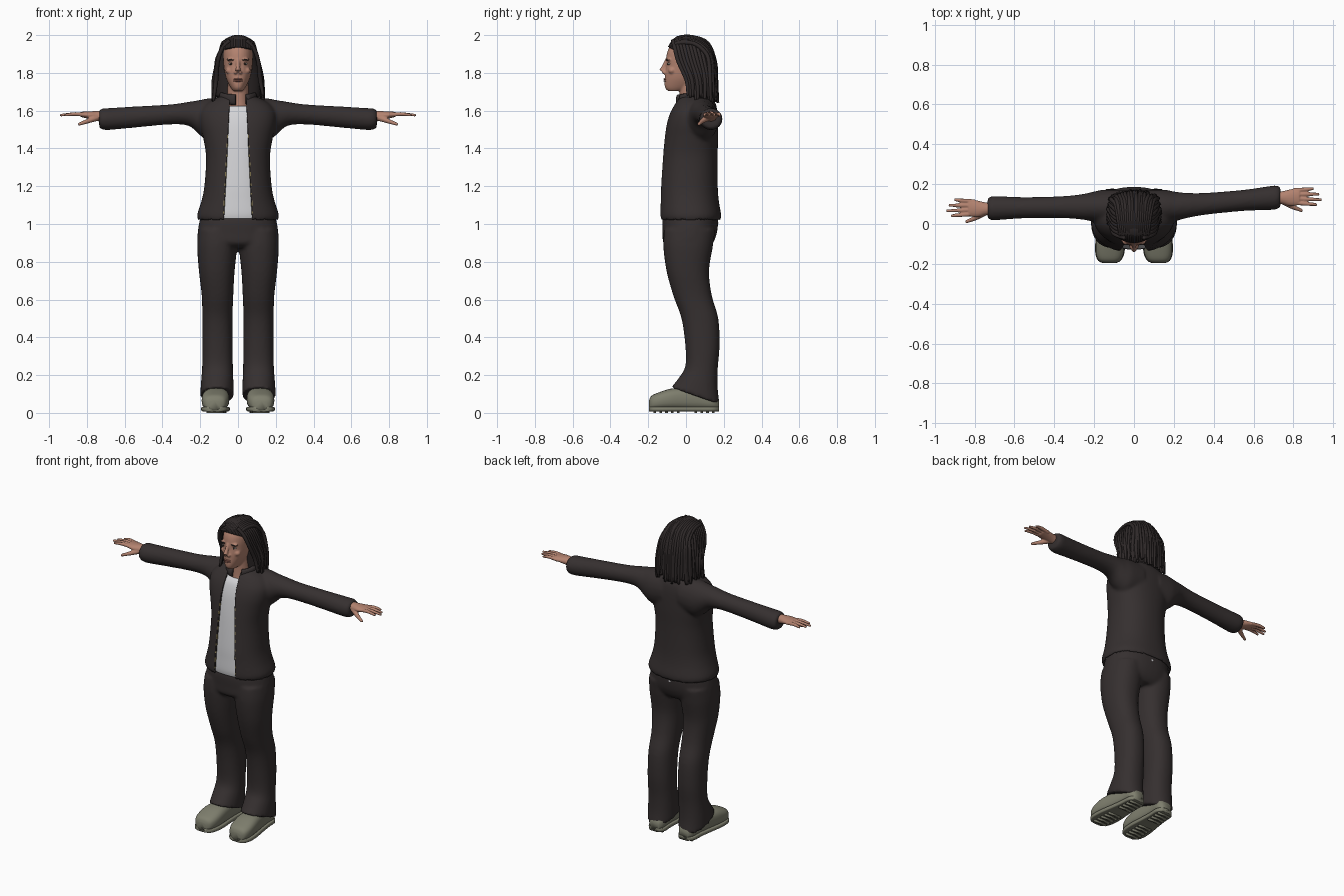
import bpy, bmesh, math, random
from mathutils import Vector, Matrix

if "Cube" in bpy.data.objects:
    bpy.data.objects.remove(bpy.data.objects["Cube"])

random.seed(4)


def material(name, r, g, b):
    m = bpy.data.materials.new(name)
    m.diffuse_color = (r, g, b, 1)
    m.use_nodes = True
    m.node_tree.nodes["Principled BSDF"].inputs["Base Color"].default_value = m.diffuse_color
    return m


CLOTH = material("dark_brown_cloth", .036, .029, .029)
HAIR = material("dark_hair", .028, .022, .022)
SKIN = material("skin", .45, .225, .16)
LIP = material("lips", .33, .13, .10)
SHIRT = material("light_grey_shirt", .66, .66, .68)
SHOE = material("olive_grey_shoe", .21, .21, .155)
BRASS = material("brass_zip", .35, .28, .12)
EYE = material("eye_white", .5, .46, .42)
DARK = material("dark_iris", .03, .02, .015)


def curve(rows, k=4):
    """Catmull-Rom interpolation of rows of numbers."""
    out = []
    for i in range(len(rows) - 1):
        a, b, c, d = (rows[max(i - 1, 0)], rows[i], rows[i + 1], rows[min(i + 2, len(rows) - 1)])
        for j in range(k):
            t = j / k
            out.append([.5 * (2 * q + (r - p) * t + (2 * p - 5 * q + 4 * r - s) * t * t
                              + (3 * q - p - 3 * r + s) * t ** 3) for p, q, r, s in zip(a, b, c, d)])
    return out + [list(rows[-1])]


def loft(bm, rings, n=32, p=1.0):
    """Skin (centre, u, v) rings of superellipse shape, capped at both ends."""
    def f(w):
        return math.copysign(abs(w) ** p, w)
    vs = []
    for c, u, v in rings:
        vs.append([bm.verts.new(c + u * f(math.cos(i * math.tau / n)) + v * f(math.sin(i * math.tau / n)))
                   for i in range(n)])
    for a, b in zip(vs, vs[1:]):
        for i in range(n):
            bm.faces.new((a[i], a[(i + 1) % n], b[(i + 1) % n], b[i]))
    bm.faces.new(vs[0])
    bm.faces.new(vs[-1])


def stack(bm, rows, n=32, p=1.0):
    """Horizontal sections: z, x min, x max, y front, y back, tilt."""
    loft(bm, [(Vector(((a + b) / 2, (c + d) / 2, z)), Vector(((b - a) / 2, 0, 0)),
               Vector((0, (d - c) / 2, -t))) for z, a, b, c, d, t in curve(rows)], n, p)


def sym(rows):
    return [(z, -w, w, a, b, 0) for z, w, a, b in rows]


def tube(bm, pts, ref, n=8, k=4):
    """Round tube through x, y, z, radius points."""
    pts = curve(pts, k)
    rings = []
    for i, q in enumerate(pts):
        t = Vector(pts[min(i + 1, len(pts) - 1)][:3]) - Vector(pts[max(i - 1, 0)][:3])
        u = t.cross(Vector(ref)).normalized()
        rings.append((Vector(q[:3]), u * q[3], t.cross(u).normalized() * q[3]))
    loft(bm, rings, n)


def ball(bm, c, r):
    bmesh.ops.create_uvsphere(bm, u_segments=16, v_segments=10, radius=1,
                              matrix=Matrix.Translation(c) @ Matrix.Diagonal((*r, 1)))


def finish(name, bm, mats, voxel=0, smooth=4):
    """Make the object; with a voxel size, fuse its parts into one skin."""
    bmesh.ops.recalc_face_normals(bm, faces=bm.faces)
    me = bpy.data.meshes.new(name)
    bm.to_mesh(me)
    bm.free()
    ob = bpy.data.objects.new(name, me)
    bpy.context.collection.objects.link(ob)
    if voxel:
        m = ob.modifiers.new("fuse", 'REMESH')
        m.mode, m.voxel_size = 'VOXEL', voxel
        m = ob.modifiers.new("soften", 'SMOOTH')
        m.factor, m.iterations = .5, smooth
        me = bpy.data.meshes.new_from_object(ob.evaluated_get(bpy.context.evaluated_depsgraph_get()))
        ob.modifiers.clear()
        ob.data = me
    me.materials.clear()
    for m in mats:
        me.materials.append(m)
    for f in me.polygons:
        f.use_smooth = True
    return ob


# jacket: torso and sleeves fused, then opened at the front
TORSO = [(1.02, .212, -.138, .184), (1.05, .216, -.142, .186), (1.12, .194, -.141, .174),
         (1.2, .178, -.139, .168), (1.35, .169, -.128, .167), (1.45, .183, -.117, .17),
         (1.53, .2, -.104, .17), (1.59, .2, -.085, .167), (1.635, .17, -.06, .158),
         (1.665, .12, -.04, .14), (1.68, .08, -.03, .12)]
bm = bmesh.new()
stack(bm, sym(TORSO), 48, .88)
for s in (-1, 1):
    rows = [(.06, .085, 1.56, .11), (.15, .085, 1.553, .113), (.2, .076, 1.563, .094), (.26, .064, 1.583, .064),
            (.36, .055, 1.58, .053), (.55, .053, 1.566, .056), (.68, .06, 1.556, .058),
            (.715, .06, 1.556, .056), (.735, .05, 1.556, .047)]
    loft(bm, [(Vector((s * x, .087 + max(x - .2, 0) * (.09 if s > 0 else -.015), z)),
               Vector((0, ry, 0)), Vector((0, 0, rz))) for x, ry, z, rz in curve(rows)])
jacket = finish("jacket", bm, [CLOTH, BRASS], .01, 4)
bm = bmesh.new()
bm.from_mesh(jacket.data)
for s in (-1, 1):
    for extra in (0, .005):
        bmesh.ops.bisect_plane(bm, geom=bm.verts[:] + bm.edges[:] + bm.faces[:],
                               plane_co=(s * (.046 + extra), 0, 1.62), plane_no=(s, 0, .05))
gone = []
for f in bm.faces:
    c = f.calc_center_median()
    gap = abs(c.x) - .046 - .05 * (1.62 - c.z)
    if (gap < 0 and c.y < .01) or (c.z < 1.035 and f.normal.z < -.7):
        gone.append(f)
    elif gap < .005 and c.y < 0 and 1.06 < c.z < 1.5 and c.z % .05 < .02:
        f.material_index = 1
bmesh.ops.delete(bm, geom=gone, context='FACES')
bm.to_mesh(jacket.data)
bm.free()
m = jacket.modifiers.new("thickness", 'SOLIDIFY')
m.thickness, m.offset = .01, -1

# stand collar, open at the front
bm = bmesh.new()
rings = []
for i in range(33):
    a = math.radians(8 + i * 10)
    out = Vector((-math.sin(a), -math.cos(a), 0))
    rings.append((Vector((0, .045, 1.67 - .012 * math.cos(a))) + out * .085, out * .014, Vector((0, 0, .028))))
loft(bm, rings, 12, .8)
finish("collar", bm, [CLOTH])

# shirt
bm = bmesh.new()
stack(bm, sym([(z + .008, w - .018, a + .014, b - .02) for z, w, a, b in TORSO[:8]] + [(1.625, .12, -.052, .13)]),
      48, .88)
finish("shirt", bm, [SHIRT])

# trousers: hips and two legs fused
bm = bmesh.new()
stack(bm, sym([(1.06, .19, -.11, .16), (1.02, .203, -.125, .17), (.95, .214, -.124, .163),
               (.9, .212, -.12, .143), (.875, .17, -.09, .12)]), 40, .88)
for s in (-1, 1):
    leg = [(.97, .0, .21, -.115, .155, 0), (.88, .004, .216, -.12, .142, 0), (.75, .018, .207, -.103, .122, 0),
           (.62, .025, .192, -.067, .137, 0), (.5, .029, .189, -.024, .171, 0), (.36, .028, .189, -.004, .178, 0),
           (.24, .027, .19, -.003, .168, .01), (.16, .024, .196, -.035, .168, .03), (.09, .022, .2, -.078, .178, .045)]
    stack(bm, [(z, *sorted((s * a, s * b)), c, d, t) for z, a, b, c, d, t in leg], 32, .9)
finish("trousers", bm, [CLOTH], .01, 4)
bm = bmesh.new()
ball(bm, (.0, .165, 1.005), (.009, .006, .009))
finish("back_button", bm, [SHIRT])

# shoes: soft upper, sole slab and tread bars
for s, side in ((-1, "right"), (1, "left")):
    shape = [(-.196, .03, .065), (-.183, .055, .09), (-.145, .07, .108), (-.08, .072, .128),
             (0, .063, .135), (.08, .056, .135), (.145, .054, .11), (.176, .03, .07)]
    shape = curve(shape)
    bm = bmesh.new()
    loft(bm, [(Vector((s * (.114 - y * .05), y, (t + .015) / 2)), Vector((w, 0, 0)),
               Vector((0, 0, (t - .015) / 2))) for y, w, t in shape], 28, .75)
    loft(bm, [(Vector((s * (.114 - y * .05), y, .02)), Vector((w + .003, 0, 0)),
               Vector((0, 0, .013))) for y, w, t in shape], 20, .3)
    for i in range(11):
        y = -.165 + i * .031
        if 5 <= i <= 6:
            continue
        bmesh.ops.create_cube(bm, size=1, matrix=Matrix.Translation((s * (.114 - y * .05), y, .006))
                              @ Matrix.Diagonal((.09, .014, .012, 1)))
    finish(side + "_shoe", bm, [SHOE])

# hands: palm, four fingers and thumb fused
for s, side in ((-1, "right"), (1, "left")):
    yw = .132 if s > 0 else .076
    bm = bmesh.new()
    palm = [(.69, 0, .034, .03), (.74, 0, .032, .027), (.785, 0, .042, .021), (.83, .006, .043, .014)]
    loft(bm, [(Vector((s * x, yw + d, 1.566 + (x - .69) * .1)), Vector((0, a, 0)), Vector((0, 0, b)))
              for x, d, a, b in curve(palm)], 20)
    for base, tip, x in ((-.025, -.035, .918), (-.004, -.01, .942), (.017, .018, .93), (.037, .046, .902)):
        tube(bm, [(s * .80, yw + base, 1.576, .011), (s * .86, yw + (base + tip) / 2, 1.582, .0105),
                  (s * x, yw + tip, 1.576, .007)], (0, 0, 1))
    tube(bm, [(s * .75, yw - .018, 1.562, .018), (s * .795, yw - .045, 1.545, .013),
              (s * .845, yw - .066, 1.527, .008)], (0, 0, 1))
    finish(side + "_hand", bm, [SKIN], .004, 2)

# head with nose, brow and neck fused
bm = bmesh.new()
stack(bm, sym([(1.704, .024, -.095, -.02), (1.718, .036, -.109, .03), (1.74, .049, -.114, .07),
               (1.77, .062, -.113, .09), (1.805, .071, -.111, .11), (1.84, .076, -.106, .12),
               (1.88, .078, -.105, .125), (1.92, .074, -.096, .12), (1.95, .058, -.075, .1),
               (1.972, .03, -.03, .06)]), 32, .92)
stack(bm, sym([(1.57, .075, -.045, .1), (1.63, .062, -.036, .095), (1.69, .056, -.034, .09),
               (1.76, .055, -.035, .085)]))
tube(bm, [(0, -.1, 1.87, .01), (0, -.115, 1.838, .011), (0, -.129, 1.809, .015)], (1, 0, 0), 12)
for s in (-1, 1):
    ball(bm, (s * .013, -.114, 1.802), (.01, .013, .009))
    ball(bm, (s * .035, -.09, 1.87), (.026, .014, .008))
    ball(bm, (s * .045, -.074, 1.812), (.022, .02, .018))
finish("head", bm, [SKIN], .005, 3)

# face details
bm = bmesh.new()
for z in (1.767, 1.757):
    ball(bm, (0, -.109, z), (.024, .01, .005))
finish("lips", bm, [LIP])
for name, c, r, mat in (("eyes", (.036, -.089, 1.848), (.014, .009, .006), EYE),
                        ("irises", (.036, -.095, 1.848), (.006, .005, .006), DARK),
                        ("eyebrows", (.037, -.097, 1.869), (.021, .009, .004), HAIR)):
    bm = bmesh.new()
    for s in (-1, 1):
        ball(bm, (s * c[0], c[1], c[2]), r)
    finish(name, bm, [mat])

# hair: inner mass plus long ropes swept back and down
bm = bmesh.new()
stack(bm, sym([(1.675, .115, .02, .15), (1.75, .12, .005, .152), (1.85, .108, -.02, .15),
               (1.92, .088, -.052, .138), (1.96, .066, -.072, .115), (1.983, .035, -.045, .08)]))
finish("hair_mass", bm, [HAIR])
bm = bmesh.new()


def j(a=.006):
    return random.uniform(-a, a)


for i in range(17):
    x = -.08 + i * .01
    d = x * x * 5
    tube(bm, [(x * .85, -.09 + d * .6, 1.935 - d * .3, .007), (x * .85, -.045, 1.983 - d * .8, .011),
              (x, .04, 1.988 - d, .011), (x * 1.15, .115 - d * .5, 1.95 - d + j(), .011),
              (x * 1.35 + j(), .153 - d, 1.86, .011), (x * 1.45 + j(), .16 - d, 1.75, .011),
              (x * 1.5 + j(), .166 - d + j(), 1.66 + j(.02), .007)], (1, 0, 0))
for s in (-1, 1):
    for i in range(11):
        t = i / 10
        y = -.07 + .17 * t
        b = max(t - .6, 0) * .06
        tube(bm, [(s * .045, y, 1.972 - b, .01), (s * (.084 - b), y + .012, 1.928, .011),
                  (s * (.107 - b), y + .03, 1.86, .011),
                  (s * (.122 - b) + j(), .005 + .135 * t, 1.76, .012),
                  (s * (.129 - b) + j(), .005 + .14 * t + j(), 1.665 + j(.018), .007)], (0, 1, 0))
finish("hair_ropes", bm, [HAIR])
